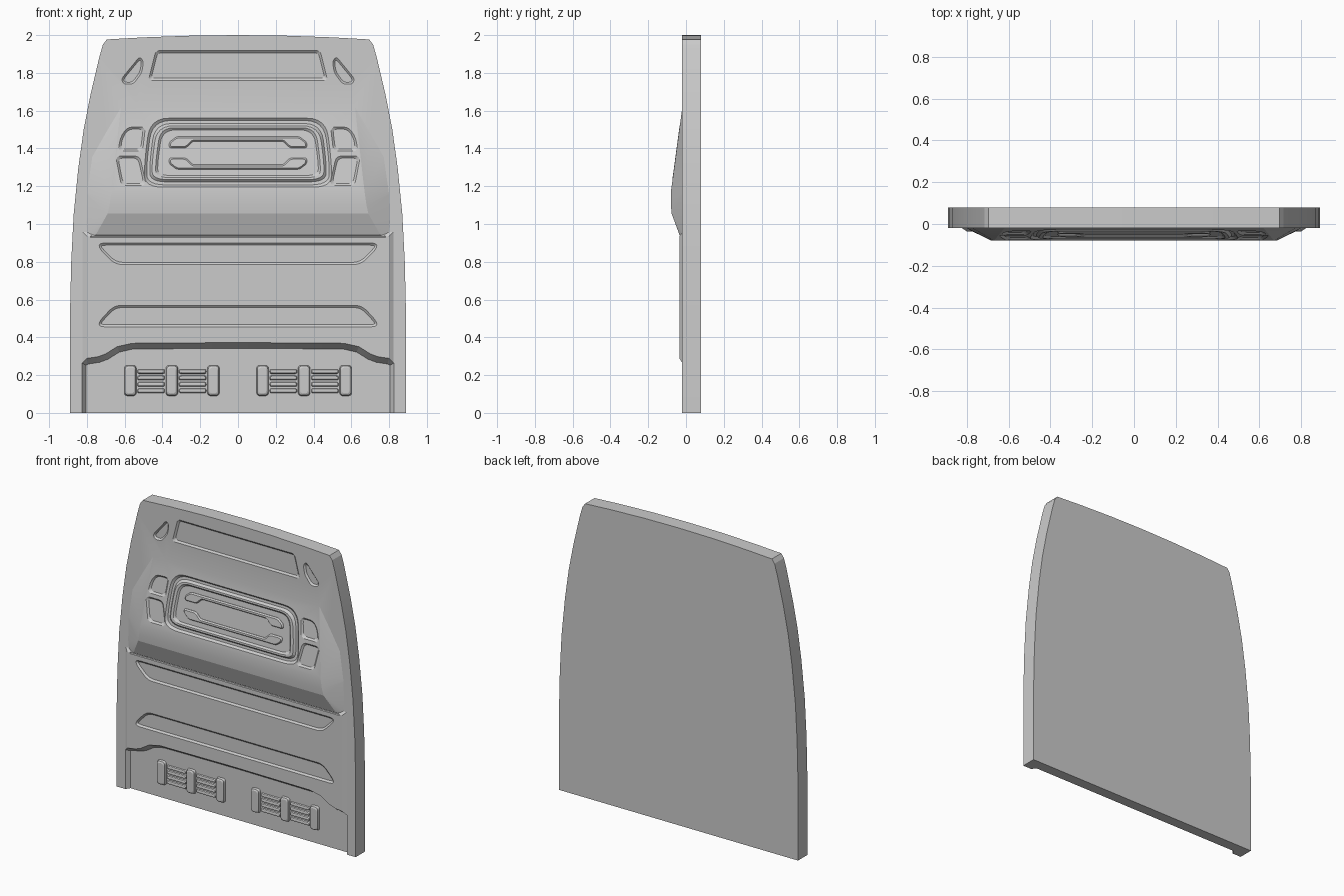
import bpy, bmesh, math
from mathutils import Vector

if "Cube" in bpy.data.objects:
    bpy.data.objects.remove(bpy.data.objects["Cube"])


# ---------- helpers: profiles are (x, z) points on the front of the wall ----------
def sym(half):
    return half + [(-x, z) for x, z in reversed(half) if x != 0]


def flip(poly):
    return [(-x, z) for x, z in poly]


def box(x0, x1, z0, z1):
    return [(x0, z0), (x1, z0), (x1, z1), (x0, z1)]


def inset(poly, d):
    pts = [Vector(p) for p in poly]
    n = len(pts)
    if sum(pts[i - 1].x * pts[i].y - pts[i].x * pts[i - 1].y for i in range(n)) < 0:
        pts.reverse()
    out = []
    for i in range(n):
        a = (pts[i] - pts[i - 1]).normalized()
        b = (pts[(i + 1) % n] - pts[i]).normalized()
        na, nb = Vector((-a.y, a.x)), Vector((-b.y, b.x))
        out.append(pts[i] + (na + nb) * (d / (1 + na.dot(nb))))
    return out


def fillet(pts, r, seg=6):
    if r <= 0:
        return pts
    out = []
    for i, p in enumerate(pts):
        a, b = pts[i - 1] - p, pts[(i + 1) % len(pts)] - p
        a = a.normalized() * min(r, a.length * 0.45)
        b = b.normalized() * min(r, b.length * 0.45)
        for k in range(seg + 1):
            t = k / seg
            out.append(p + a * (1 - t) ** 2 + b * t ** 2)
    return out


def make(name, bm):
    bmesh.ops.recalc_face_normals(bm, faces=bm.faces)
    me = bpy.data.meshes.new(name)
    bm.to_mesh(me)
    bm.free()
    ob = bpy.data.objects.new(name, me)
    bpy.context.collection.objects.link(ob)
    return ob


def loft(name, poly, surf, steps, r=0):
    """Loft a profile through (inset, depth) steps measured from a surface y = surf(z)."""
    bm = bmesh.new()
    rings = []
    for d, depth in steps:
        loop = fillet(inset(poly, d), r)
        rings.append([bm.verts.new((p.x, surf(p.y) + depth, p.y)) for p in loop])
    n = len(rings[0])
    for lo, hi in zip(rings, rings[1:]):
        for i in range(n):
            bm.faces.new((lo[i], lo[(i + 1) % n], hi[(i + 1) % n], hi[i]))
    bm.faces.new(rings[0])
    bm.faces.new(rings[-1])
    return make(name, bm)


def combine(tool, op):
    mod = wall.modifiers.new("cut", 'BOOLEAN')
    mod.operation, mod.solver, mod.object = op, 'EXACT', tool
    bpy.context.view_layer.update()
    bpy.context.view_layer.objects.active = wall
    bpy.ops.object.modifier_apply(modifier=mod.name)
    bpy.data.objects.remove(tool)


def pocket(poly, surf, depth=0.01, taper=0.012, r=0.03):
    combine(loft("pocket_cutter", poly, surf,
                 [(-0.002, -0.06), (-0.002, -0.002), (taper, depth)], r), 'DIFFERENCE')


def slab_y(z): return -0.02
def mid_y(z): return -0.035
def floor_y(z): return 0.008
def slope_y(z): return -0.02 - (1.615 - z) * 0.06 / 0.445


# ---------- main slab with curved sides ----------
outline = sym([(0.89, 0), (0.89, 0.5), (0.883, 0.8), (0.87, 1.05), (0.845, 1.3), (0.817, 1.5),
               (0.782, 1.68), (0.735, 1.88), (0.715, 1.95), (0.695, 1.977), (0.5, 1.988),
               (0.25, 1.997), (0, 2.0)])
wall = loft("bulkhead_wall", outline, slab_y, [(0, 0), (0, 0.1)])

# raised middle field
combine(loft("middle_field", box(-0.825, 0.825, 0.1, 0.96), slab_y,
             [(0.025, -0.015), (0, 0.002), (0, 0.05)]), 'UNION')

# sloping bulge
bulge = [(0.616, slope_y(1.65), 1.65), (0.67, -0.08, 1.17), (0.68, -0.08, 1.10),
         (0.69, -0.076, 1.055), (0.76, -0.03, 0.93)]
rim = [(0.616, 1.65), (0.70, 1.53), (0.785, 1.38), (0.815, 1.17), (0.82, 1.0), (0.81, 0.92)]
bulge += [(x, y, z) for x, z in rim for y in (-0.012, 0.03)]
bm = bmesh.new()
for x, y, z in bulge:
    bm.verts.new((x, y, z))
    bm.verts.new((-x, y, z))
hull = bmesh.ops.convex_hull(bm, input=bm.verts)
junk = [v for v in bm.verts if not v.link_faces]
bmesh.ops.delete(bm, geom=junk, context='VERTS')
combine(make("bulge", bm), 'UNION')

# bottom recess with stepped arch
arch = sym([(0.835, -0.1), (0.835, 0.27), (0.80, 0.288), (0.74, 0.297), (0.70, 0.312),
            (0.64, 0.35), (0.56, 0.368), (0, 0.372)])
pocket(arch, mid_y, 0.043, 0.03, 0)

# long trapezoid recesses and the seam under the bulge
pocket(sym([(0.65, 0.785), (0.735, 0.87), (0.735, 0.90)]), mid_y, r=0.04)
pocket(sym([(0.735, 0.455), (0.735, 0.485), (0.655, 0.57)]), mid_y, r=0.04)
pocket(box(-0.78, 0.78, 0.929, 0.943), mid_y, 0.005, 0.004, 0)

# top window recess and corner recesses
pocket(sym([(0.475, 1.76), (0.435, 1.918)]), slab_y, r=0.02)
corner = [(0.52, 1.887), (0.50, 1.86), (0.51, 1.80), (0.555, 1.74), (0.605, 1.74), (0.618, 1.768)]
# paired side recesses
upper = [(0.505, 1.385), (0.637, 1.385), (0.62, 1.465), (0.585, 1.513), (0.49, 1.515)]
lower = [(0.485, 1.203), (0.618, 1.203), (0.648, 1.36), (0.52, 1.36)]
for side in (list, flip):
    pocket(side(corner), slab_y, 0.01, 0.01, 0.02)
    pocket(side(upper), slope_y, 0.01, 0.011, 0.03)
    pocket(side(lower), slope_y, 0.01, 0.011, 0.03)

# oval frame: groove, plateau, inner field
oval = sym([(0.495, 1.195), (0.495, 1.33), (0.465, 1.56)])
pocket(oval, slope_y, 0.012, 0.012, 0.1)
combine(loft("oval_plateau", oval, slope_y, [(0.04, -0.001), (0.028, 0.012), (0.028, 0.03)], 0.09), 'UNION')
pocket(sym([(0.435, 1.247), (0.435, 1.33), (0.41, 1.508)]), slope_y, 0.009, 0.01, 0.07)

# bracket bars in the oval
top_bar = sym([(0.28, 1.40), (0.365, 1.40), (0.365, 1.43), (0.325, 1.463)])
top_bar = sym([(0.24, 1.438), (0.275, 1.402), (0.365, 1.402), (0.365, 1.432), (0.325, 1.463)])
top_bar = [(0.24, 1.438), (0.275, 1.402), (0.365, 1.402), (0.365, 1.432), (0.325, 1.463)]
top_bar = top_bar + [(-x, z) for x, z in reversed(top_bar)]
for name, bar in (("upper_bracket", top_bar),
                  ("lower_bracket", [(x, 2.752 - z) for x, z in top_bar])):
    loft(name, bar, slope_y, [(0.007, -0.001), (0, 0.007), (0, 0.02)], 0.015)

# ribbed grips in the bottom recess
ridge = [(0.012, -0.02), (0.004, -0.015), (0, 0.0), (0, 0.02)]
slat = [(0.008, -0.012), (0.003, -0.009), (0, 0.0), (0, 0.02)]
for label, side in (("right", list), ("left", flip)):
    for i, x in enumerate((0.13, 0.35, 0.57)):
        loft(f"{label}_grip_post_{i}", side(box(x - 0.032, x + 0.032, 0.09, 0.252)),
             floor_y, ridge, 0.02)
    for i, x in enumerate((0.24, 0.46)):
        for j in range(4):
            z = 0.105 + j * 0.034
            loft(f"{label}_grip_slat_{i}_{j}", side(box(x - 0.072, x + 0.072, z, z + 0.024)),
                 floor_y, slat, 0.01)

# crisp edges with soft fillets
bpy.ops.object.select_all(action='SELECT')
bpy.context.view_layer.objects.active = wall
bpy.ops.object.shade_smooth_by_angle(angle=math.radians(15))
